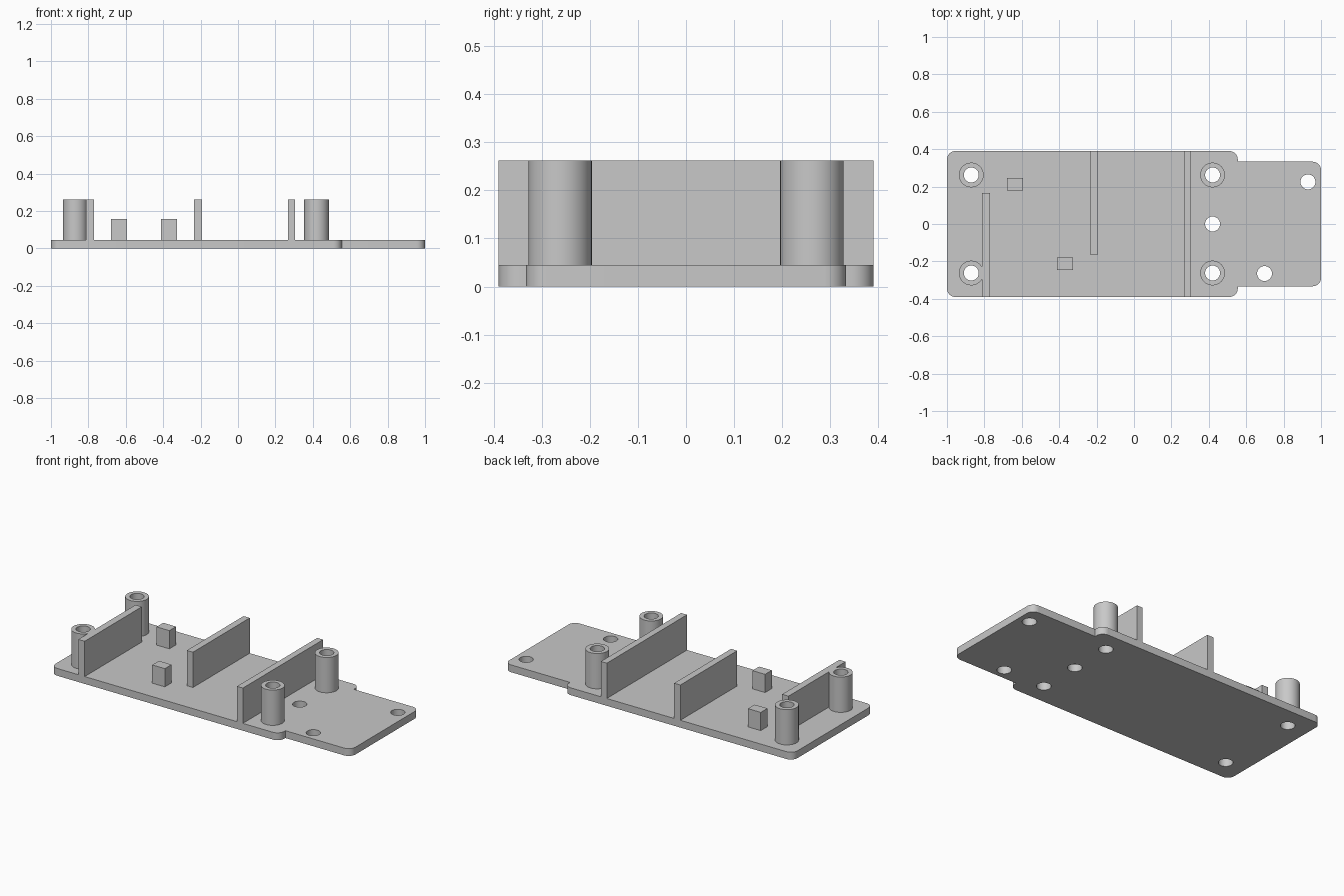
import bpy, bmesh, math
from mathutils import Matrix, Vector

cube = bpy.data.objects.get("Cube")
if cube:
    bpy.data.objects.remove(cube, do_unlink=True)

grey = bpy.data.materials.new("plain grey")
grey.use_nodes = True
COLOUR = (0.58, 0.58, 0.58, 1)
grey.diffuse_color = COLOUR
grey.node_tree.nodes["Principled BSDF"].inputs["Base Color"].default_value = COLOUR

PLATE_TOP, POST_TOP, BLOCK_TOP = 0.045, 0.262, 0.157
HOLE_R, POST_R, CORNER_R = 0.04, 0.066, 0.045
SIDES = 48


def add_object(name, bm):
    bmesh.ops.recalc_face_normals(bm, faces=bm.faces)
    mesh = bpy.data.meshes.new(name)
    bm.to_mesh(mesh)
    bm.free()
    mesh.materials.append(grey)
    obj = bpy.data.objects.new(name, mesh)
    bpy.context.collection.objects.link(obj)
    return obj


def smooth(obj):
    bpy.ops.object.select_all(action='DESELECT')
    obj.select_set(True)
    bpy.context.view_layer.objects.active = obj
    bpy.ops.object.shade_smooth_by_angle(angle=math.radians(35))


def box(name, x0, x1, y0, y1, top):
    bm = bmesh.new()
    size = Matrix.Diagonal((x1 - x0, y1 - y0, top - PLATE_TOP, 1))
    centre = Vector((x0 + x1, y0 + y1, top + PLATE_TOP)) / 2
    bmesh.ops.create_cube(bm, size=1, matrix=Matrix.Translation(centre) @ size)
    add_object(name, bm)


def post(name, x, y):
    # Hollow standoff: a wall profile spun round its axis
    bm = bmesh.new()
    corners = [(HOLE_R, PLATE_TOP), (POST_R, PLATE_TOP), (POST_R, POST_TOP), (HOLE_R, POST_TOP)]
    ring = [bm.verts.new((x + r, y, z)) for r, z in corners]
    edges = [bm.edges.new((ring[i], ring[(i + 1) % len(ring)])) for i in range(len(ring))]
    bmesh.ops.spin(bm, geom=ring + edges, cent=(x, y, 0), axis=(0, 0, 1),
                   angle=math.tau, steps=SIDES)
    bmesh.ops.remove_doubles(bm, verts=bm.verts[:], dist=0.0001)
    smooth(add_object(name, bm))


# Base plate: stepped outline with rounded outer corners
half = [(0.555, 0.333), (0.555, 0.39), (-1, 0.39)]
outline = [(1, 0.333)] + half + [(x, -y) for x, y in reversed(half)] + [(1, -0.333)]
bm = bmesh.new()
verts = [bm.verts.new((x, y, 0)) for x, y in outline]
bm.faces.new(verts)
inner = (verts[1], verts[-2])
bmesh.ops.bevel(bm, geom=[v for v in verts if v not in inner], offset=CORNER_R,
                segments=8, profile=0.5, affect='VERTICES')
grown = bmesh.ops.extrude_face_region(bm, geom=bm.faces[:])["geom"]
bmesh.ops.translate(bm, vec=(0, 0, PLATE_TOP),
                    verts=[g for g in grown if isinstance(g, bmesh.types.BMVert)])
plate = add_object("base_plate", bm)

# Holes through the plate, under each post and in the narrow end
posts = {"left_back_post": (0.42, 0.262), "left_front_post": (0.42, -0.262),
         "right_back_post": (-0.87, 0.262), "right_front_post": (-0.87, -0.262)}
mounting_holes = [(0.42, 0), (0.93, 0.225), (0.698, -0.265)]
bm = bmesh.new()
for x, y in list(posts.values()) + mounting_holes:
    bmesh.ops.create_cone(bm, cap_ends=True, segments=SIDES, radius1=HOLE_R, radius2=HOLE_R,
                          depth=0.3, matrix=Matrix.Translation((x, y, 0)))
cutter = add_object("hole_cutter", bm)
cutter.hide_render = True
cut = plate.modifiers.new("holes", 'BOOLEAN')
cut.operation, cut.object, cut.solver = 'DIFFERENCE', cutter, 'EXACT'
bpy.context.view_layer.objects.active = plate
bpy.ops.object.modifier_apply(modifier=cut.name)
bpy.data.objects.remove(cutter, do_unlink=True)
smooth(plate)

# Standoff posts
for name, (x, y) in posts.items():
    post(name, x, y)

# Upright dividers
box("end_divider", -0.813, -0.77, -0.39, 0.165, POST_TOP)
box("middle_divider", -0.235, -0.193, -0.162, 0.39, POST_TOP)
box("full_divider", 0.266, 0.306, -0.39, 0.39, POST_TOP)

# Small support blocks
box("back_block", -0.68, -0.593, 0.18, 0.245, BLOCK_TOP)
box("front_block", -0.412, -0.326, -0.245, -0.18, BLOCK_TOP)
